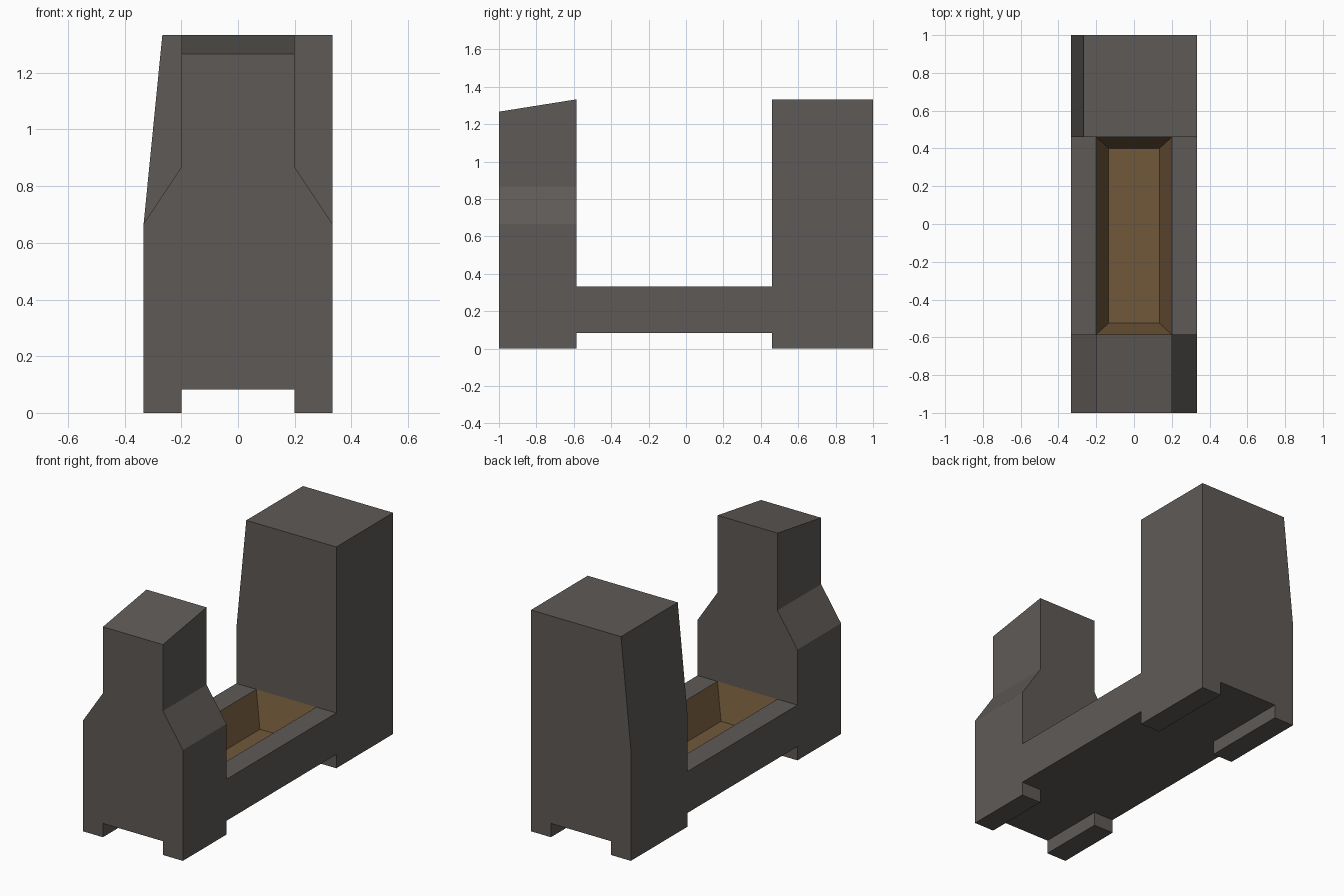
import bpy, bmesh

if "Cube" in bpy.data.objects:
    bpy.data.objects.remove(bpy.data.objects["Cube"])

# Main dimensions
W, IN = 0.333, 0.2                  # half width, half width of slot / pit
Y0, Y1, Y2, Y3 = -1.0, -0.585, 0.46, 1.0
FOOT, DECK, SHOULDER, TOP = 0.083, 0.333, 0.667, 1.333


def material(name, rgb):
    m = bpy.data.materials.new(name)
    m.diffuse_color = (*rgb, 1)
    m.use_nodes = True
    m.node_tree.nodes["Principled BSDF"].inputs["Base Color"].default_value = m.diffuse_color
    return m


stone = material("dark grey stone", (0.112, 0.102, 0.094))
brown = material("brown lining", (0.165, 0.098, 0.042))


def finish(bm, name, mat):
    me = bpy.data.meshes.new(name)
    bm.to_mesh(me)
    bm.free()
    me.materials.append(mat)
    ob = bpy.data.objects.new(name, me)
    bpy.context.collection.objects.link(ob)
    return ob


def prism(outline, ya, yb, closed=True):
    """Extrude an x-z outline (counter-clockwise from the front) along y."""
    bm = bmesh.new()
    a = [bm.verts.new((x, ya, z)) for x, z in outline]
    b = [bm.verts.new((x, yb, z)) for x, z in outline]
    n = len(outline)
    for i in range(n if closed else n - 1):
        j = (i + 1) % n
        bm.faces.new((a[i], b[i], b[j], a[j]))
    if closed:
        bm.faces.new(a)
        bm.faces.new(b[::-1])
    bm.normal_update()
    return bm


def open_to_deck(bm, y):
    """Remove the hidden patch where a tower meets the deck."""
    for z in (FOOT, DECK):
        bmesh.ops.bisect_plane(bm, geom=bm.verts[:] + bm.edges[:] + bm.faces[:],
                               dist=1e-5, plane_co=(0, 0, z), plane_no=(0, 0, 1))
    bm.normal_update()
    hidden = [f for f in bm.faces
              if abs(f.normal.y) > 0.99
              and abs(f.calc_center_median().y - y) < 1e-4
              and FOOT < f.calc_center_median().z < DECK]
    bmesh.ops.delete(bm, geom=hidden, context='FACES_ONLY')


# Arched lower outline with two feet, shared by both towers
feet = [(-W, 0), (-IN, 0), (-IN, FOOT), (IN, FOOT), (IN, 0), (W, 0)]

# Front tower: stepped shoulders, top sloping down to the front
bm = prism(feet + [(W, SHOULDER), (IN, 0.867), (IN, TOP),
                   (-IN, TOP), (-IN, 0.867), (-W, SHOULDER)], Y0, Y1)
for v in bm.verts:
    if v.co.z > 1.3 and v.co.y < -0.9:
        v.co.z = 1.267
open_to_deck(bm, Y1)
finish(bm, "front_tower", stone)

# Back tower: left side leans inward above the shoulder
bm = prism(feet + [(W, TOP), (-0.267, TOP), (-W, SHOULDER)], Y2, Y3)
open_to_deck(bm, Y2)
finish(bm, "back_tower", stone)

# Deck between the towers, open along the middle
bm = prism([(-IN, DECK), (-W, DECK), (-W, FOOT),
            (W, FOOT), (W, DECK), (IN, DECK)], Y1, Y2, closed=False)
finish(bm, "deck", stone)

# Brown pit: inward-facing tapered box without a lid
bm = bmesh.new()
bmesh.ops.create_cube(bm, size=2)
bm.normal_update()
bmesh.ops.delete(bm, geom=[f for f in bm.faces if f.normal.z > 0.9], context='FACES_ONLY')
for v in bm.verts:
    inset = 0 if v.co.z > 0 else 0.06
    v.co = (v.co.x * (IN - inset * 1.1),
            Y2 - inset if v.co.y > 0 else Y1 + inset,
            DECK if v.co.z > 0 else 0.133)
bmesh.ops.reverse_faces(bm, faces=bm.faces[:])
finish(bm, "pit_lining", brown)
